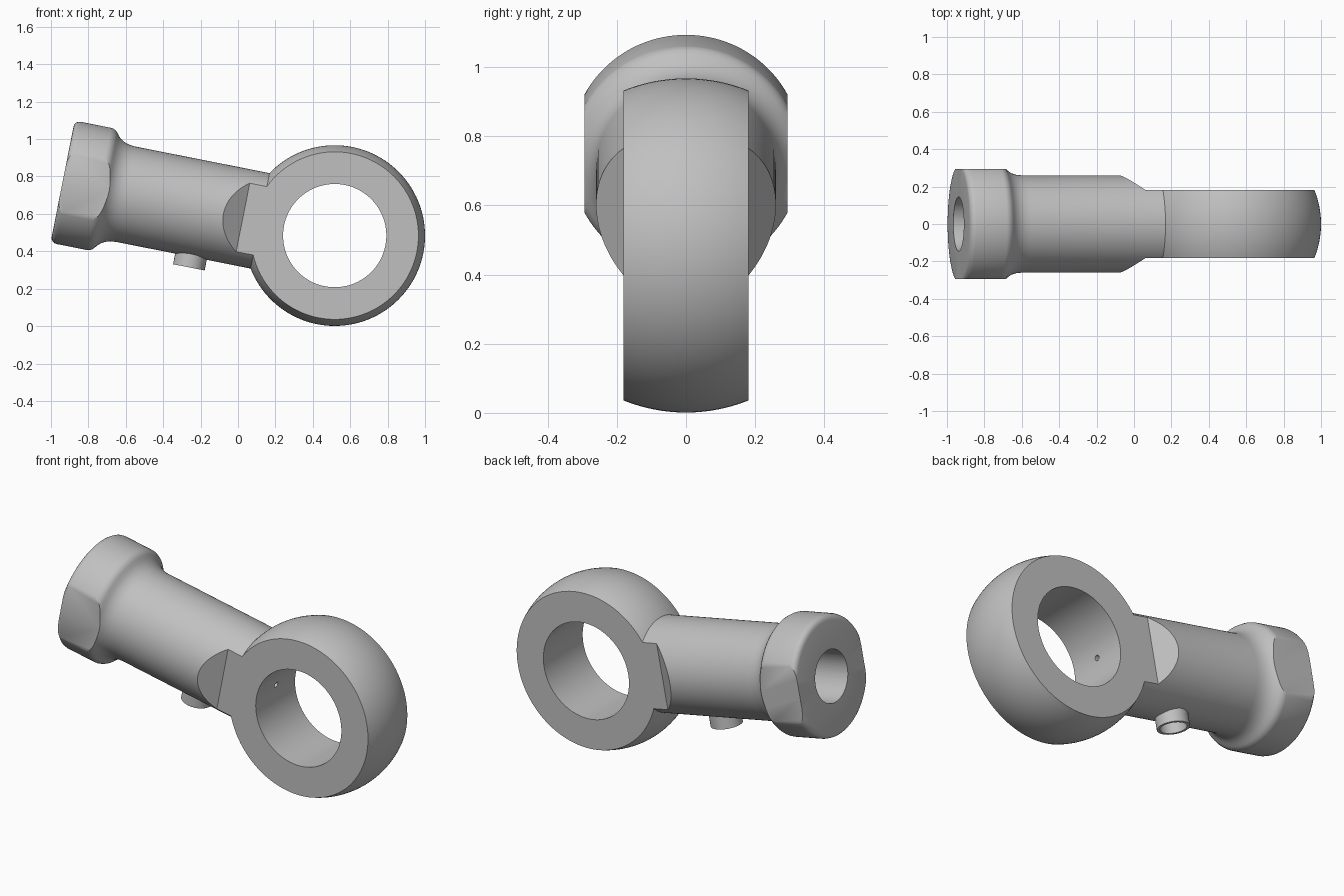
import bpy, bmesh, math
from mathutils import Matrix, Vector

if "Cube" in bpy.data.objects:
    bpy.data.objects.remove(bpy.data.objects["Cube"])

steel = bpy.data.materials.new("plain_grey_steel")
steel.use_nodes = True
GREY = (0.53, 0.53, 0.53, 1)
steel.diffuse_color = GREY
steel.node_tree.nodes["Principled BSDF"].inputs["Base Color"].default_value = GREY

RING_R, BORE_R, HALF = 0.483, 0.276, 0.181   # eye: sphere, bore, half width
SHANK_R, HEAD_R, END = 0.26, 0.333, 1.483    # shank along local x
TILT = math.radians(11.2)


def make_object(name, bm):
    bmesh.ops.remove_doubles(bm, verts=bm.verts, dist=1e-5)
    bmesh.ops.recalc_face_normals(bm, faces=bm.faces)
    mesh = bpy.data.meshes.new(name)
    bm.to_mesh(mesh)
    bm.free()
    mesh.materials.append(steel)
    obj = bpy.data.objects.new(name, mesh)
    bpy.context.collection.objects.link(obj)
    return obj


def lathe(name, points, axis, closed=False, steps=128):
    """Spin a profile of 3D points about an axis through the origin."""
    bm = bmesh.new()
    verts = [bm.verts.new(p) for p in points]
    edges = [bm.edges.new(pair) for pair in zip(verts, verts[1:])]
    if closed:
        edges.append(bm.edges.new((verts[-1], verts[0])))
    bmesh.ops.spin(bm, geom=verts + edges, axis=axis, cent=(0, 0, 0),
                   angle=math.tau, steps=steps)
    return make_object(name, bm)


def rod(name, start, end, radius, steps=64):
    """Solid cylinder between two points."""
    start, end = Vector(start), Vector(end)
    bm = bmesh.new()
    turn = (end - start).to_track_quat('Z', 'Y').to_matrix().to_4x4()
    bmesh.ops.create_cone(bm, cap_ends=True, segments=steps, radius1=radius,
                          radius2=radius, depth=(end - start).length,
                          matrix=Matrix.Translation((start + end) / 2) @ turn)
    return make_object(name, bm)


def combine(target, tool, operation):
    mod = target.modifiers.new(operation, 'BOOLEAN')
    mod.operation, mod.solver, mod.object = operation, 'EXACT', tool
    bpy.context.view_layer.objects.active = target
    bpy.ops.object.modifier_apply(modifier=mod.name)
    bpy.data.objects.remove(tool)


# Shank with rounded, flared head
profile = [(0.35, 0), (0.35, SHANK_R), (1.14, SHANK_R), (1.17, 0.263),
           (1.197, 0.271), (1.218, 0.283), (1.235, 0.298), (1.247, 0.314),
           (1.258, 0.325), (1.274, 0.332), (1.285, HEAD_R), (1.452, HEAD_R),
           (1.465, 0.33), (1.475, 0.322), (1.481, 0.312), (END, 0.3), (END, 0)]
body = lathe("rod_end_body", [(u, 0, r) for u, r in profile], (1, 0, 0))

# Side flats: slim neck, sloped step, wrench flats on the head
outline = [(0.2, HALF), (0.5, HALF), (0.606, SHANK_R), (0.65, 0.293),
           (1.6, 0.293), (1.6, 0.5), (0.2, 0.5)]
for side in (-1, 1):
    bm = bmesh.new()
    face = bm.faces.new([bm.verts.new((u, side * y, -0.5)) for u, y in outline])
    top = bmesh.ops.extrude_face_region(bm, geom=[face])["geom"]
    bmesh.ops.translate(bm, vec=(0, 0, 1),
                        verts=[v for v in top if isinstance(v, bmesh.types.BMVert)])
    combine(body, make_object("flat_cutter", bm), 'DIFFERENCE')

# Spherical eye with a straight bore
limit = math.asin(HALF / RING_R)
arc = [limit * (i / 8 - 1) for i in range(17)]
eye = [(RING_R * math.cos(a), RING_R * math.sin(a), 0) for a in arc]
eye += [(BORE_R, HALF, 0), (BORE_R, -HALF, 0)]
combine(body, lathe("eye", eye, (0, 1, 0), closed=True), 'UNION')

# Grease nipple under the shank, hollowed out
combine(body, rod("nipple", (0.732, 0, -0.2), (0.732, 0, -0.318), 0.086), 'UNION')
combine(body, rod("nipple_hole", (0.732, 0, -0.23), (0.732, 0, -0.4), 0.07), 'DIFFERENCE')

# Socket in the head and oil passage into the eye
combine(body, rod("socket", (0.85, 0, 0), (1.6, 0, 0), 0.145), 'DIFFERENCE')
combine(body, rod("oil_hole", (0.2, 0, 0), (0.9, 0, 0), 0.015, 16), 'DIFFERENCE')

# Lean the part into its resting pose
c, s = math.cos(TILT), math.sin(TILT)
body.data.transform(Matrix(((-c, 0, s, 0.517), (0, -1, 0, 0),
                            (s, 0, c, 0.484), (0, 0, 0, 1))))
bpy.ops.object.select_all(action='DESELECT')
body.select_set(True)
bpy.context.view_layer.objects.active = body
bpy.ops.object.shade_smooth_by_angle(angle=math.radians(30))
